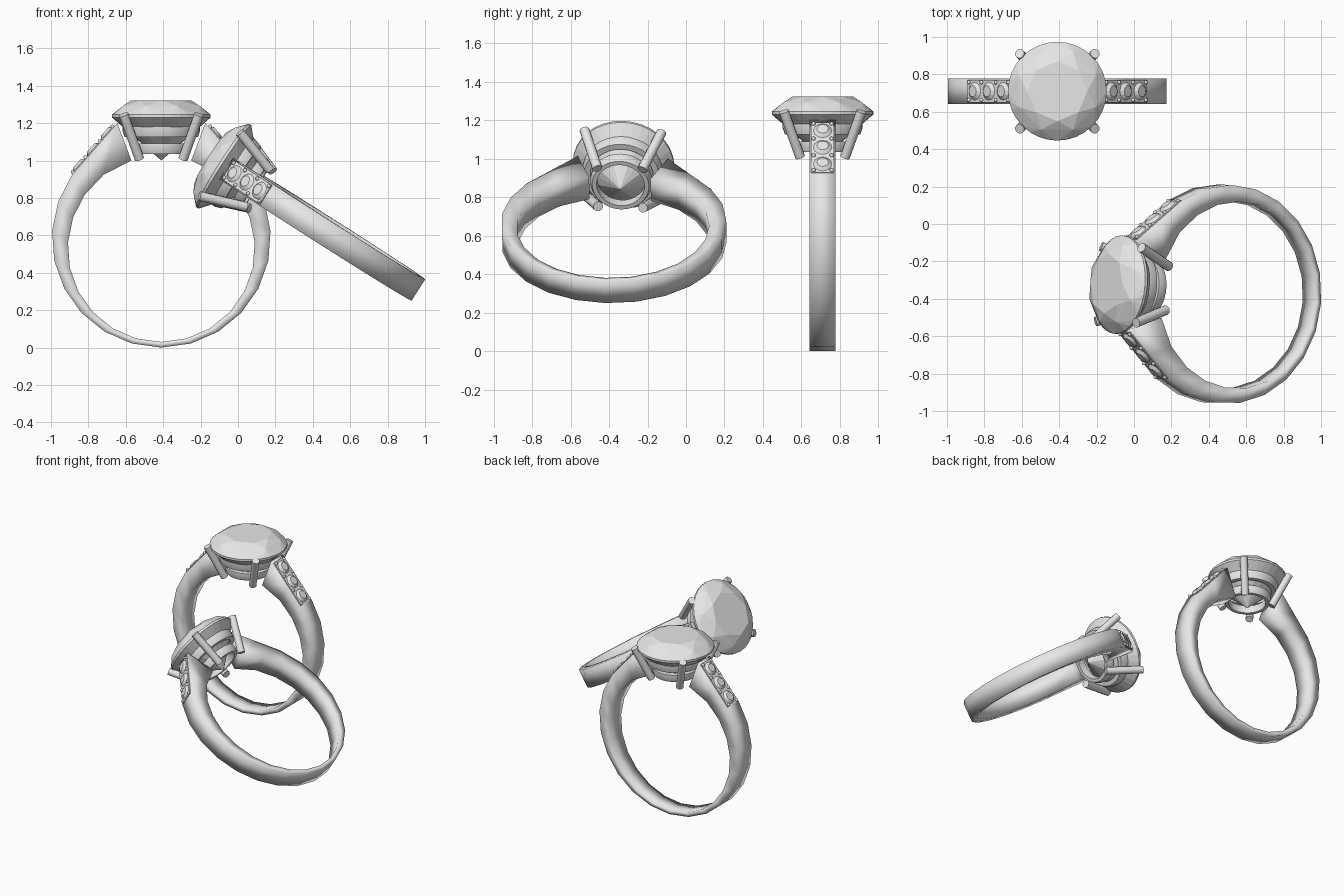
import bpy, bmesh, math
from mathutils import Vector, Matrix

if "Cube" in bpy.data.objects:
    bpy.data.objects.remove(bpy.data.objects["Cube"])

# one plain grey for everything
grey = bpy.data.materials.new("plain grey")
grey.diffuse_color = (0.8, 0.8, 0.8, 1)
grey.use_nodes = True
grey.node_tree.nodes["Principled BSDF"].inputs["Base Color"].default_value = grey.diffuse_color

# placement of the two rings: local z runs from the band bottom to the stone
upright = Matrix.Translation((-0.41, 0.71, 0))
d = Vector((-0.840, 0.077, 0.535)).normalized()
n = Vector((0.537, -0.015, 0.843))
n = (n - d * n.dot(d)).normalized()
u = n.cross(d)
leaning = Matrix((u, n, d)).transposed().to_4x4()
leaning.translation = Vector((0.964, -0.42, 0.307))
PLACES = (("upright", upright), ("leaning", leaning))


def finish(bm, name, smooth=None):
    """Turn a bmesh into one object per ring."""
    bmesh.ops.recalc_face_normals(bm, faces=bm.faces)
    for label, mat in PLACES:
        me = bpy.data.meshes.new(f"{label}_{name}")
        bm.to_mesh(me)
        me.materials.append(grey)
        ob = bpy.data.objects.new(f"{label}_{name}", me)
        bpy.context.collection.objects.link(ob)
        ob.matrix_world = mat
        if smooth is not None:
            bpy.ops.object.select_all(action='DESELECT')
            ob.select_set(True)
            bpy.context.view_layer.objects.active = ob
            bpy.ops.object.shade_smooth_by_angle(angle=math.radians(smooth))
    bm.free()


def circle(count, r, z, turn=0.0):
    return [(r * math.cos(2 * math.pi * (i + turn) / count),
             r * math.sin(2 * math.pi * (i + turn) / count), z) for i in range(count)]


# shank: rectangular section, thin at the bottom, thick at the shoulders
half = []
for i in range(9):
    t = math.radians(125 * i / 8)
    half.append(((0.5 * math.sin(t), 0.53 - 0.5 * math.cos(t)),
                 (0.585 * math.sin(t), 0.585 - 0.585 * math.cos(t))))
half += [((0.308, 0.924), (0.365, 1.051)), ((0.16, 1.0), (0.235, 1.2))]
stations = [((-a[0], a[1]), (-b[0], b[1])) for a, b in reversed(half[1:])] + half
bm = bmesh.new()
W = 0.068
loops = [[bm.verts.new(p) for p in ((a[0], -W, a[1]), (a[0], W, a[1]),
                                    (b[0], W, b[1]), (b[0], -W, b[1]))]
         for a, b in stations]
for p, q in zip(loops, loops[1:]):
    for k in range(4):
        bm.faces.new((p[k], p[(k + 1) % 4], q[(k + 1) % 4], q[k]))
bm.faces.new(loops[0])
bm.faces.new(loops[-1])
finish(bm, "shank", 120)

# main stone: brilliant cut, facets come from a convex hull
bm = bmesh.new()
pts = (circle(8, 0.160, 1.322) + circle(8, 0.222, 1.292, 0.5)
       + circle(32, 0.264, 1.245) + circle(32, 0.264, 1.230)
       + circle(8, 0.125, 1.105, 0.5) + [(0, 0, 1.0)])
for p in pts:
    bm.verts.new(p)
bmesh.ops.convex_hull(bm, input=bm.verts)
bmesh.ops.dissolve_limit(bm, angle_limit=0.01, verts=bm.verts, edges=bm.edges)
finish(bm, "main_stone")

# basket: two stepped seat rings under the stone
for name, ri, ro, z0, z1 in (("upper_seat", 0.165, 0.208, 1.125, 1.195),
                             ("lower_seat", 0.125, 0.160, 1.035, 1.090)):
    bm = bmesh.new()
    prof = [(ri, z0), (ro - 0.012, z0), (ro, (z0 + z1) / 2), (ro, z1), (ri, z1)]
    rows = [[bm.verts.new(c) for c in circle(32, r, z)] for r, z in prof]
    for a, b in zip(rows, rows[1:] + rows[:1]):
        for i in range(32):
            j = (i + 1) % 32
            bm.faces.new((a[i], a[j], b[j], b[i]))
    finish(bm, name, 40)

# four leaning prongs
bm = bmesh.new()
for k in range(4):
    a = math.radians(45 + 90 * k)
    out = Vector((math.cos(a), math.sin(a), 0))
    lo, hi = out * 0.165 + Vector((0, 0, 1.008)), out * 0.285 + Vector((0, 0, 1.245))
    rot = (hi - lo).to_track_quat('Z', 'Y').to_matrix().to_4x4()
    bmesh.ops.create_cone(bm, cap_ends=True, segments=12, radius1=0.026, radius2=0.026,
                          depth=(hi - lo).length,
                          matrix=Matrix.Translation((lo + hi) / 2) @ rot)
finish(bm, "prongs", 40)

# shoulder settings: plate, three small stones and corner beads on each side
plates, gems, beads = bmesh.new(), bmesh.new(), bmesh.new()
for s in (-1, 1):
    a, b = Vector((s * 0.475, 0, 0.925)), Vector((s * 0.248, 0, 1.185))
    along = (b - a).normalized()
    side = Vector((0, 1, 0))
    up = along.cross(side)
    if up.z < 0:
        side, up = -side, -up
    base = Matrix((along, side, up)).transposed().to_4x4()
    base.translation = a
    L = (b - a).length
    cell = L / 3
    bmesh.ops.create_cube(plates, size=1, matrix=base @ Matrix.Translation((L / 2, 0, 0))
                          @ Matrix.Diagonal((L, 0.12, 0.012, 1)))
    for k in range(3):
        mid = Matrix.Translation((cell * (k + 0.5), 0, 0.012))
        bmesh.ops.create_cone(gems, cap_ends=True, segments=12, radius1=0.052,
                              radius2=0.030, depth=0.018, matrix=base @ mid)
    for k in range(4):
        for w in (-1, 1):
            x = min(max(cell * k, 0.012), L - 0.012)
            bmesh.ops.create_icosphere(beads, subdivisions=1, radius=0.012,
                                       matrix=base @ Matrix.Translation((x, w * 0.047, 0.008)))
finish(plates, "shoulder_plates")
finish(gems, "shoulder_stones")
finish(beads, "shoulder_beads", 60)
